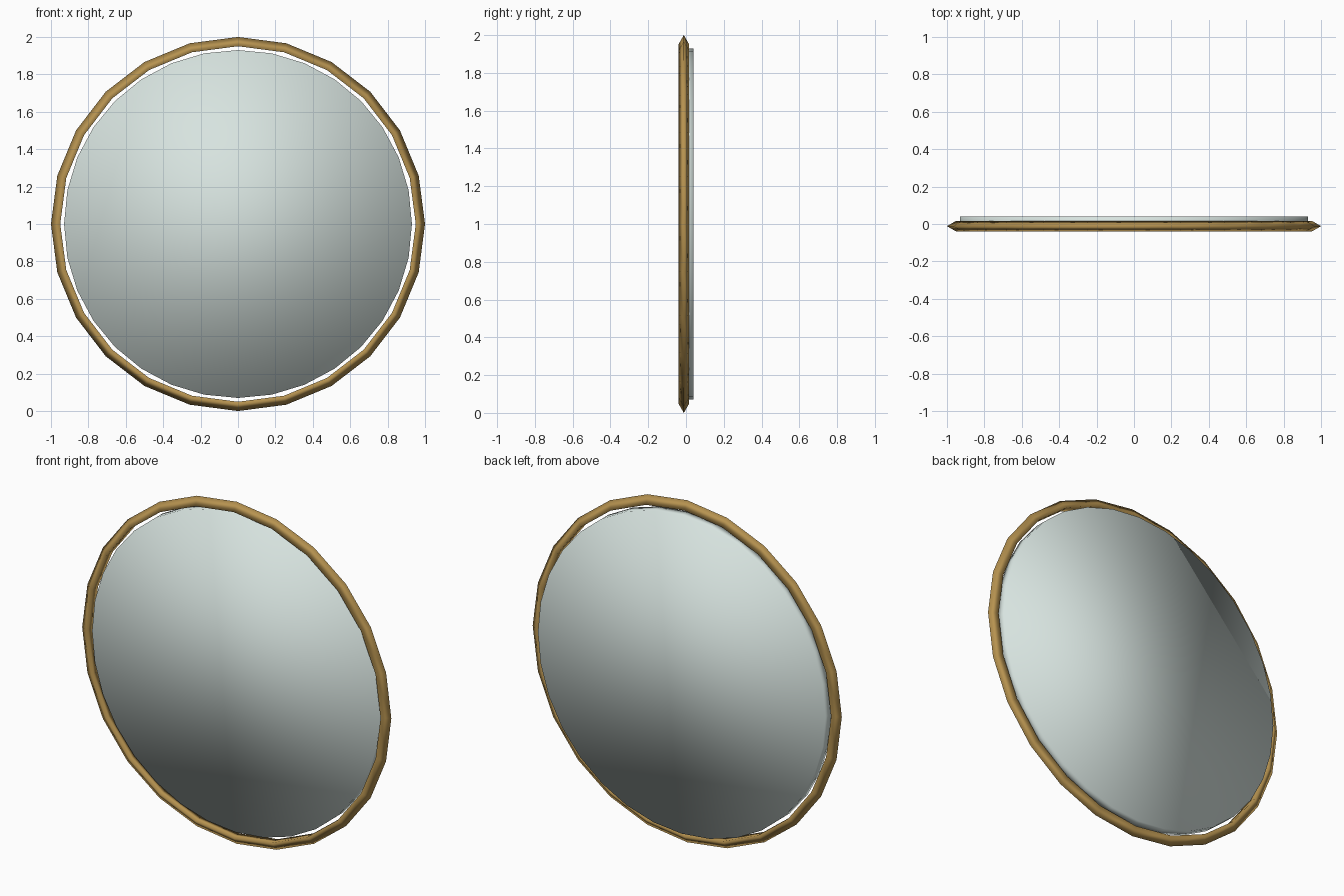
import bpy
from math import pi

if "Cube" in bpy.data.objects:
    bpy.data.objects.remove(bpy.data.objects["Cube"])

def finish(obj, name, color):
    obj.name = name
    mat = bpy.data.materials.new(name + "_material")
    mat.diffuse_color = (*color, 1.0)
    mat.use_nodes = True
    mat.node_tree.nodes["Principled BSDF"].inputs["Base Color"].default_value = mat.diffuse_color
    obj.data.materials.append(mat)
    for p in obj.data.polygons:
        p.use_smooth = True

# frame: 24-sided ring, triangular section with the point facing outward
bpy.ops.mesh.primitive_torus_add(
    major_segments=24, minor_segments=3, major_radius=0.967, minor_radius=0.033,
    location=(0, -0.0115, 1), rotation=(pi / 2, 0, 0))
finish(bpy.context.object, "frame_ring", (0.47, 0.29, 0.08))

# mirror: smooth-shaded disc inside the ring, standing proud at the back
bpy.ops.mesh.primitive_cylinder_add(
    vertices=32, radius=0.93, depth=0.06,
    location=(0, 0.01, 1), rotation=(pi / 2, 0, 0))
finish(bpy.context.object, "mirror_glass", (0.68, 0.77, 0.74))
